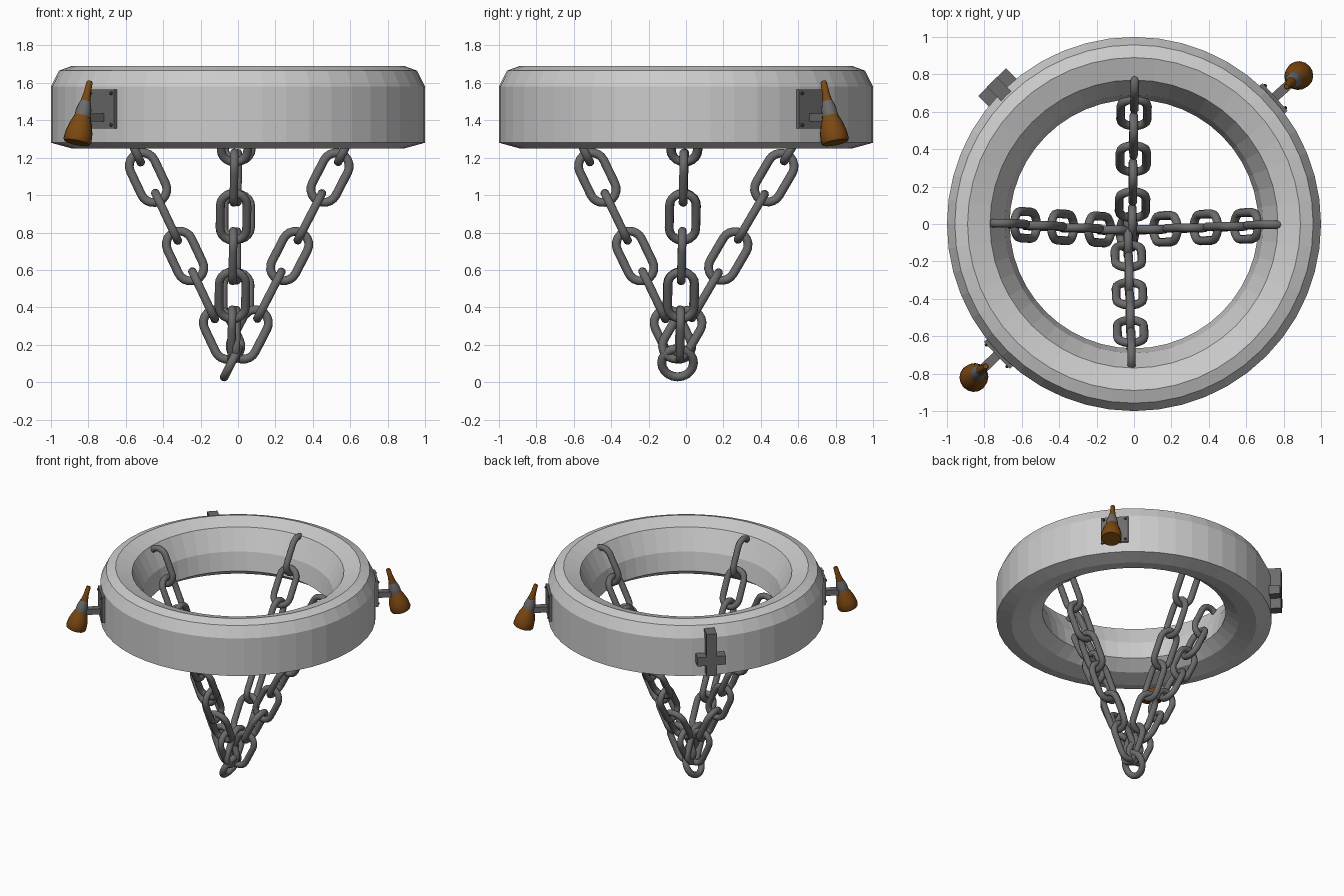
import bpy, bmesh
from math import sin, cos, pi, radians
from mathutils import Vector, Matrix

if "Cube" in bpy.data.objects:
    bpy.data.objects.remove(bpy.data.objects["Cube"])

def material(name, rgb):
    m = bpy.data.materials.new(name)
    m.diffuse_color = (*rgb, 1)
    m.use_nodes = True
    m.node_tree.nodes["Principled BSDF"].inputs["Base Color"].default_value = m.diffuse_color
    return m

WOOD = material("brown_wood", (0.2, 0.065, 0.006))
IRON = material("dark_iron", (0.15, 0.15, 0.15))
STONE = material("grey_stone", (0.6, 0.6, 0.6))

def make(name, bm, mat=None, smooth=False):
    bmesh.ops.recalc_face_normals(bm, faces=bm.faces)
    me = bpy.data.meshes.new(name)
    bm.to_mesh(me)
    bm.free()
    ob = bpy.data.objects.new(name, me)
    bpy.context.collection.objects.link(ob)
    if mat:
        me.materials.append(mat)
    if smooth:
        bpy.context.view_layer.objects.active = ob
        bpy.ops.object.select_all(action='DESELECT')
        ob.select_set(True)
        bpy.ops.object.shade_smooth_by_angle(angle=radians(40))
    return ob

def skin(bm, loops, close=False):
    """Bridge successive vertex loops; cap the ends or close the tube."""
    n = len(loops[0])
    rings = [[bm.verts.new(p) for p in lp] for lp in loops]
    count = len(rings) if close else len(rings) - 1
    for i in range(count):
        a, b = rings[i], rings[(i + 1) % len(rings)]
        for j in range(n):
            k = (j + 1) % n
            bm.faces.new((a[j], a[k], b[k], b[j]))
    if not close:
        bm.faces.new(rings[0])
        bm.faces.new(rings[-1])

def frame(along, side, origin):
    """Matrix with local z = along, x = side made perpendicular, y = the rest."""
    z = Vector(along).normalized()
    x = Vector(side)
    x = (x - z * x.dot(z)).normalized()
    y = z.cross(x)
    m = Matrix((x, y, z)).transposed().to_4x4()
    m.translation = origin
    return m

def link(name, mat4, half_w, half_l, wire):
    # Rounded link lying in its local xz plane
    straight, arc, sides = half_l - half_w, 10, 10
    loops = []
    for end in (1, -1):
        for i in range(arc + 1):
            a = pi * i / arc + (0 if end == 1 else pi)
            if straight < 1e-6 and i == arc:
                continue
            d = Vector((cos(a), 0, sin(a)))
            c = d * half_w + Vector((0, 0, end * straight))
            loops.append([mat4 @ (c + d * wire * cos(t) + Vector((0, wire * sin(t), 0)))
                          for t in (2 * pi * j / sides for j in range(sides))])
    bm = bmesh.new()
    skin(bm, loops, close=True)
    return make(name, bm, IRON, True)

def box(bm, mat4, center, size):
    bmesh.ops.create_cube(bm, size=1, matrix=mat4 @ Matrix.Translation(center)
                          @ Matrix.Diagonal((*size, 1)))

def lathe(name, mat4, profile, mat, sides=16):
    bm = bmesh.new()
    skin(bm, [[mat4 @ Vector((r * cos(t), r * sin(t), h))
               for t in (2 * pi * j / sides for j in range(sides))] for r, h in profile])
    return make(name, bm, mat, True)

# Heavy stone ring
section = [(1, 1.28), (1, 1.58), (0.958, 1.665), (0.89, 1.69), (0.77, 1.65),
           (0.69, 1.49), (0.665, 1.345), (0.76, 1.28), (0.89, 1.25)]
bm = bmesh.new()
skin(bm, [[Vector((r * cos(a), r * sin(a), z)) for r, z in section]
          for a in (2 * pi * i / 48 for i in range(48))], close=True)
make("stone_ring", bm, STONE)

# Four chains of alternating links, given by second and last link centres;
# the first link of each is half sunk into the ring's inner wall
chains = {"left": ((-0.58, -0.005), (-0.085, -0.035)),
          "right": ((0.60, -0.01), (0.06, -0.03)),
          "front": ((-0.018, -0.575), (-0.033, -0.07)),
          "back": ((0.0, 0.595), (-0.01, -0.02))}
for side, (p, q) in chains.items():
    top, low = Vector((*p, 1.303)), Vector((*q, 0.255))
    along = top - low
    radial = Vector((1, 0, 0)) if side in ("left", "right") else Vector((0, 1, 0))
    tangent = Vector((0, 0, 1)).cross(radial)
    for k in range(-1, 6):
        m = frame(along, radial if k % 2 else tangent, top.lerp(low, k / 5))
        link(f"{side}_chain_link_{k + 2}", m, 0.071, 0.140, 0.0235)

# Round link joining the chains at the bottom
link("bottom_link", frame((0.45, 0, 0.89), (0, 1, 0), (-0.035, -0.045, 0.104)),
     0.085, 0.085, 0.024)

# Two wall torches: local x = outward, y = tangent, z = up
for tag, deg in (("front", 223.8), ("back", 42)):
    m = Matrix.Rotation(radians(deg), 4, 'Z')
    bm = bmesh.new()
    box(bm, m, (1.0, 0, 1.46), (0.03, 0.2, 0.21))
    make(f"{tag}_torch_plate", bm, IRON)
    bm = bmesh.new()
    for y in (-0.08, 0.08):
        for z in (1.375, 1.545):
            bmesh.ops.create_icosphere(bm, subdivisions=1, radius=0.011,
                                       matrix=m @ Matrix.Translation((1.016, y, z)))
    make(f"{tag}_torch_bolts", bm, WOOD)
    bm = bmesh.new()
    box(bm, m, (1.07, 0, 1.415), (0.17, 0.05, 0.045))
    make(f"{tag}_torch_arm", bm, IRON)
    t = m @ frame((-0.095, 0, 0.33), (0, 1, 0), (1.193, 0, 1.28))
    lathe(f"{tag}_torch_head", t, [(0.07, 0), (0.076, 0.012), (0.072, 0.06),
                                   (0.06, 0.105), (0.042, 0.15)], WOOD)
    lathe(f"{tag}_torch_collar", t, [(0.04, 0.13), (0.043, 0.15), (0.041, 0.185),
                                     (0.029, 0.23)], IRON)
    lathe(f"{tag}_torch_handle", t, [(0.029, 0.22), (0.019, 0.28), (0.017, 0.335),
                                     (0.013, 0.343)], WOOD)

# Inverted cross on the back left of the ring
m = Matrix.Rotation(radians(135), 4, 'Z')
bm = bmesh.new()
box(bm, m, (1.02, 0, 1.475), (0.11, 0.075, 0.335))
make("cross_upright", bm, IRON)
bm = bmesh.new()
box(bm, m, (1.019, 0, 1.425), (0.108, 0.21, 0.07))
make("cross_bar", bm, IRON)
